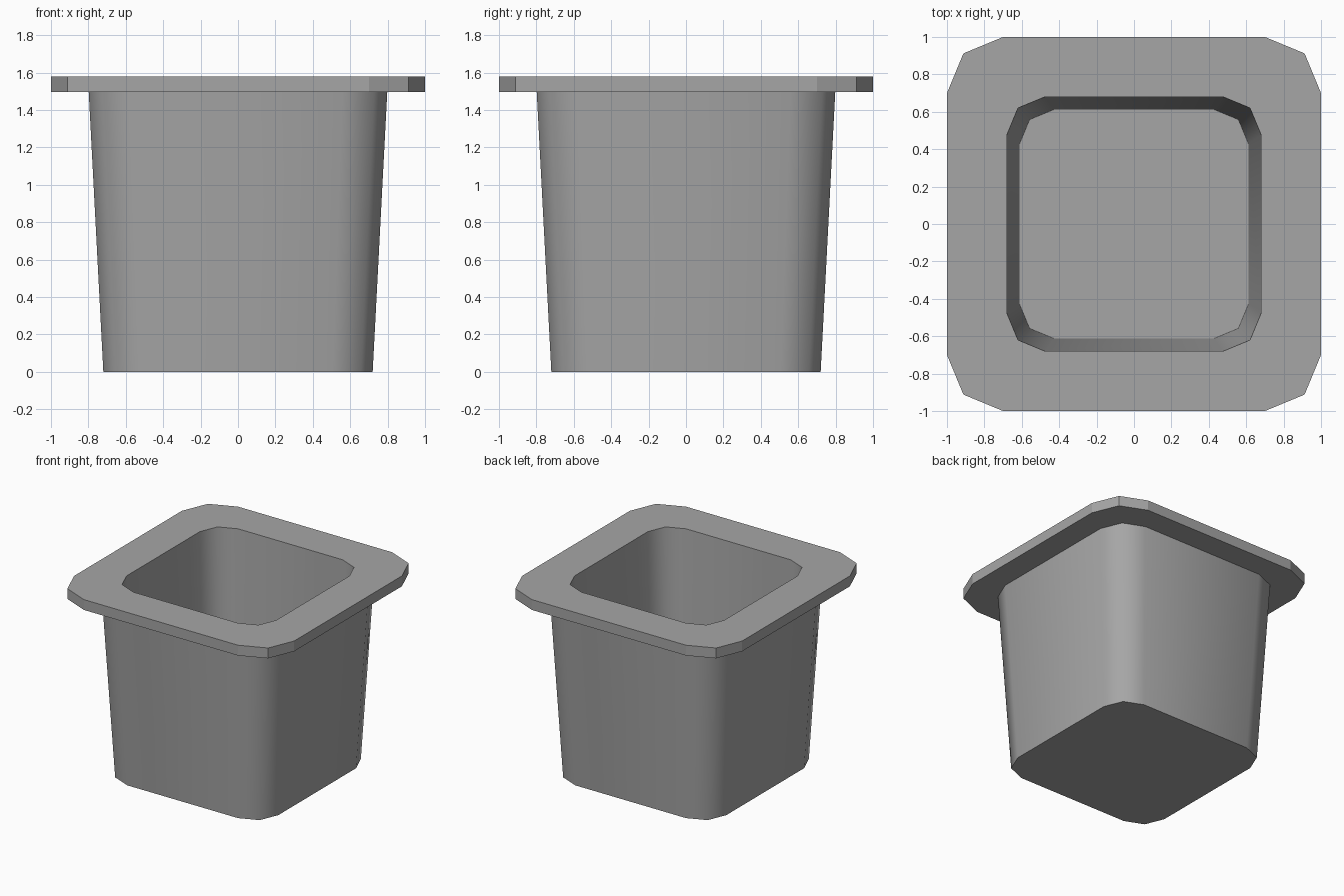
import bpy
import bmesh
from math import cos, sin, pi

cube = bpy.data.objects.get("Cube")
if cube:
    bpy.data.objects.remove(cube, do_unlink=True)

grey = bpy.data.materials.new("mid grey")
grey.use_nodes = True
COLOR = (0.38, 0.38, 0.38, 1)
grey.diffuse_color = COLOR
grey.node_tree.nodes["Principled BSDF"].inputs["Base Color"].default_value = COLOR

HEIGHT = 1.58
RIM_BASE = 1.495
FLOOR = 0.1


def ring(bm, half, z):
    """Rounded square whose corners are two-segment arcs."""
    radius = 0.3 * half
    verts = []
    for corner in range(4):
        mid = (corner + 0.5) * pi / 2
        cx = (half - radius) * (1 if cos(mid) > 0 else -1)
        cy = (half - radius) * (1 if sin(mid) > 0 else -1)
        for step in (-1, 0, 1):
            a = mid + step * pi / 4
            verts.append(bm.verts.new((cx + radius * cos(a), cy + radius * sin(a), z)))
    return verts


def bridge(bm, lower, upper, smooth):
    n = len(lower)
    for i in range(n):
        j = (i + 1) % n
        face = bm.faces.new((lower[i], lower[j], upper[j], upper[i]))
        face.smooth = smooth


# One continuous shell: outer wall, rim, inner wall, floor
bm = bmesh.new()
profile = [(0.72, 0), (0.798, RIM_BASE), (1, RIM_BASE),
           (1, HEIGHT), (0.68, HEIGHT), (0.612, FLOOR)]
rings = [ring(bm, half, z) for half, z in profile]
smooth_spans = (True, False, False, False, True)
for lower, upper, smooth in zip(rings, rings[1:], smooth_spans):
    bridge(bm, lower, upper, smooth)
bm.faces.new(rings[0][::-1])
bm.faces.new(rings[-1])

# Ring edges stay crisp while the tapered walls shade smoothly
for loop in rings:
    for a, b in zip(loop, loop[1:] + loop[:1]):
        bm.edges.get((a, b)).smooth = False

bmesh.ops.recalc_face_normals(bm, faces=bm.faces[:])
mesh = bpy.data.meshes.new("square_pot")
bm.to_mesh(mesh)
bm.free()
mesh.materials.append(grey)
pot = bpy.data.objects.new("square_pot", mesh)
bpy.context.collection.objects.link(pot)
